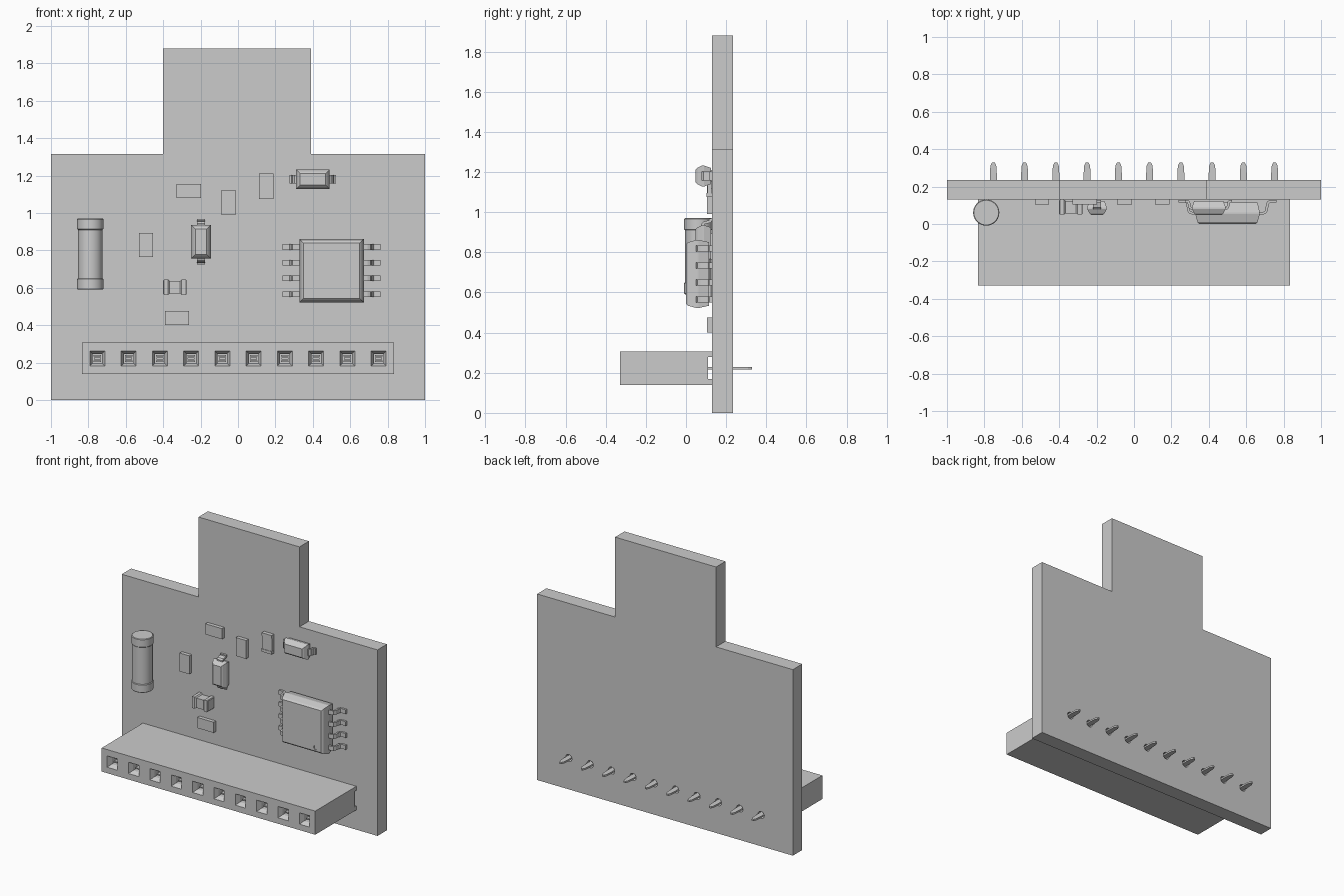
import bpy, bmesh, math
from mathutils import Vector

if "Cube" in bpy.data.objects:
    bpy.data.objects.remove(bpy.data.objects["Cube"])

BOARD_F, BOARD_B = 0.13, 0.235


def finish(name, bm):
    bmesh.ops.recalc_face_normals(bm, faces=bm.faces)
    me = bpy.data.meshes.new(name)
    bm.to_mesh(me)
    bm.free()
    ob = bpy.data.objects.new(name, me)
    bpy.context.collection.objects.link(ob)
    return ob


def loft(bm, rings):
    """Skin a list of closed rings and cap both ends."""
    vs = [[bm.verts.new(p) for p in r] for r in rings]
    n = len(vs[0])
    for a, b in zip(vs, vs[1:]):
        for i in range(n):
            bm.faces.new((a[i], a[(i + 1) % n], b[(i + 1) % n], b[i]))
    bm.faces.new(vs[0])
    bm.faces.new(vs[-1])


def rect(cx, cz, w, h, y):
    w, h = w / 2, h / 2
    return [(cx - w, y, cz - h), (cx + w, y, cz - h), (cx + w, y, cz + h), (cx - w, y, cz + h)]


def circle(cx, cz, r, y, n=16):
    return [(cx + r * math.cos(2 * math.pi * i / n), y, cz + r * math.sin(2 * math.pi * i / n)) for i in range(n)]


def box(bm, x0, x1, y0, y1, z0, z1):
    c = ((x0 + x1) / 2, (z0 + z1) / 2, x1 - x0, z1 - z0)
    loft(bm, [rect(*c, y0), rect(*c, y1)])


def cut(ob, bm):
    cutter = finish("cutter", bm)
    cutter.hide_render = True
    m = ob.modifiers.new("cut", 'BOOLEAN')
    m.operation, m.solver, m.object = 'DIFFERENCE', 'EXACT', cutter
    bpy.context.view_layer.objects.active = ob
    bpy.ops.object.modifier_apply(modifier=m.name)
    bpy.data.objects.remove(cutter)


def ribbon(bm, path, thick, width, place):
    """Bent metal strip: path of (u, y) points, thickened, spanning width in v."""
    pts = [Vector(p) for p in path]
    a, b = [], []
    for i, p in enumerate(pts):
        d = (pts[min(i + 1, len(pts) - 1)] - pts[max(i - 1, 0)]).normalized()
        n = Vector((-d.y, d.x)) * thick / 2
        a.append(p + n)
        b.append(p - n)
    rings = []
    for q, r in zip(a, b):
        rings.append([place(q.x, q.y, -width / 2), place(q.x, q.y, width / 2),
                      place(r.x, r.y, width / 2), place(r.x, r.y, -width / 2)])
    loft(bm, rings)


def smooth(ob):
    for o in bpy.context.selected_objects:
        o.select_set(False)
    ob.select_set(True)
    bpy.context.view_layer.objects.active = ob
    bpy.ops.object.shade_smooth_by_angle(angle=math.radians(30))


PIN_X = [-0.752 + i * 0.1671 for i in range(10)]
PIN_Z = 0.222

# Circuit board with upper tab and pin holes
outline = [(-1, 0), (1, 0), (1, 1.315), (0.39, 1.315), (0.39, 1.88), (-0.4, 1.88), (-0.4, 1.315), (-1, 1.315)]
bm = bmesh.new()
loft(bm, [[(x, y, z) for x, z in outline] for y in (BOARD_F, BOARD_B)])
board = finish("circuit_board", bm)
bm = bmesh.new()
for x in PIN_X:
    loft(bm, [circle(x, PIN_Z, 0.025, y) for y in (0.1, 0.3)])
cut(board, bm)

# Socket header: channel profile at the back, funnel pockets at the front
prof = [(-0.33, 0.14), (0.13, 0.14), (0.13, 0.168), (0.11, 0.168),
        (0.11, 0.278), (0.13, 0.278), (0.13, 0.307), (-0.33, 0.307)]
bm = bmesh.new()
loft(bm, [[(x, y, z) for y, z in prof] for x in (-0.835, 0.835)])
header = finish("socket_header", bm)
bm = bmesh.new()
for x in PIN_X:
    loft(bm, [rect(x, PIN_Z, s, s, y) for s, y in ((0.085, -0.335), (0.08, -0.33), (0.05, -0.3), (0.05, 0.0))])
cut(header, bm)

# Spring contacts and solder pins
bm = bmesh.new()
for x in PIN_X:
    for s in (-1, 1):
        z = PIN_Z + s * 0.014
        box(bm, x - 0.02, x + 0.02, -0.28, 0.01, z - 0.004, z + 0.004)
    loft(bm, [rect(x, PIN_Z, w, 0.012, y) for w, y in ((0.038, -0.02), (0.038, 0.26), (0.032, 0.31), (0.014, 0.33))])
finish("header_pins", bm)

# Cylindrical diode with slightly larger end caps
bm = bmesh.new()
ends = [(0.59, 0.066), (0.594, 0.07), (0.646, 0.07), (0.65, 0.066),
        (0.91, 0.066), (0.914, 0.07), (0.966, 0.07), (0.97, 0.066)]
loft(bm, [[(x, y, z) for x, y, _ in
           [(-0.79 + r * math.cos(a), 0.061 + r * math.sin(a), 0) for a in [2 * math.pi * i / 40 for i in range(40)]]]
          for z, r in ends])
smooth(finish("cylinder_diode", bm))


def packaged_part(name, cx, cz, length, width, y0, y1, ymid, reach, lead_w, lead_v, upright=False, draft=0.012):
    """Moulded body with gull-wing leads on both ends."""
    def at(du, dv):
        return (cx + dv, cz + du) if upright else (cx + du, cz + dv)
    w, h = (width, length) if upright else (length, width)
    bm = bmesh.new()
    c = 0.01
    loft(bm, [rect(cx, cz, w - 2 * (draft + c), h - 2 * (draft + c), y0),
              rect(cx, cz, w - 2 * draft, h - 2 * draft, y0 + c),
              rect(cx, cz, w, h, ymid - 0.004), rect(cx, cz, w, h, ymid + 0.004),
              rect(cx, cz, w - 2 * draft, h - 2 * draft, y1)])
    body = finish(name + "_body", bm)
    bm = bmesh.new()
    e, yf = length / 2, BOARD_F - 0.008
    k = reach - e
    path = [(e - 0.02, ymid), (e + 0.2 * k, ymid), (e + 0.34 * k, ymid + 0.005), (e + 0.41 * k, ymid + 0.017),
            (e + 0.45 * k, yf - 0.015), (e + 0.53 * k, yf - 0.004), (e + 0.66 * k, yf), (reach, yf)]
    for s in (-1, 1):
        for v in lead_v:
            def place(u, y, dv, s=s, v=v):
                x, z = at(s * u, v + dv)
                return (x, y, z)
            ribbon(bm, path, 0.014, lead_w, place)
    finish(name + "_leads", bm)
    return body


# Eight-lead chip with a dimple marking the first pin
chip = packaged_part("chip", 0.5, 0.692, 0.345, 0.34, 0.0, 0.115, 0.058, 0.262, 0.03,
                     [0.126, 0.042, -0.042, -0.126])
bm = bmesh.new()
loft(bm, [circle(0.61, 0.57, 0.018, y, 24) for y in (-0.01, 0.006)])
cut(chip, bm)

# Two small moulded diodes
packaged_part("flat_diode", 0.4, 1.18, 0.18, 0.105, 0.047, 0.124, 0.085, 0.124, 0.045, [0])
packaged_part("upright_diode", -0.198, 0.846, 0.18, 0.105, 0.047, 0.124, 0.085, 0.122, 0.045, [0], True)

# Flat chip resistors
resistors = [(-0.263, 1.117, 0.13, 0.075), (-0.05, 1.056, 0.08, 0.13),
             (-0.492, 0.829, 0.076, 0.13), (-0.327, 0.438, 0.128, 0.075)]
for i, (x, z, w, h) in enumerate(resistors):
    bm = bmesh.new()
    box(bm, x - w / 2, x + w / 2, 0.104, BOARD_F, z - h / 2, z + h / 2)
    finish(f"resistor_{i + 1}", bm)

# Resistor with end terminals
bm = bmesh.new()
box(bm, 0.114, 0.19, 0.106, 0.128, 1.082, 1.204)
for z in (1.076, 1.19):
    box(bm, 0.113, 0.191, 0.103, BOARD_F, z, z + 0.02)
finish("terminal_resistor", bm)

# Capacitor with wider end caps and a waisted middle
bm = bmesh.new()
cap = [(-0.4, 0.036), (-0.396, 0.041), (-0.374, 0.041), (-0.366, 0.034),
       (-0.309, 0.034), (-0.301, 0.041), (-0.279, 0.041), (-0.275, 0.036)]
loft(bm, [[(x, 0.09 + a * r * 0.97, 0.603 + b * r) for a, b in ((-1, -1), (1, -1), (1, 1), (-1, 1))] for x, r in cap])
finish("capacitor", bm)
